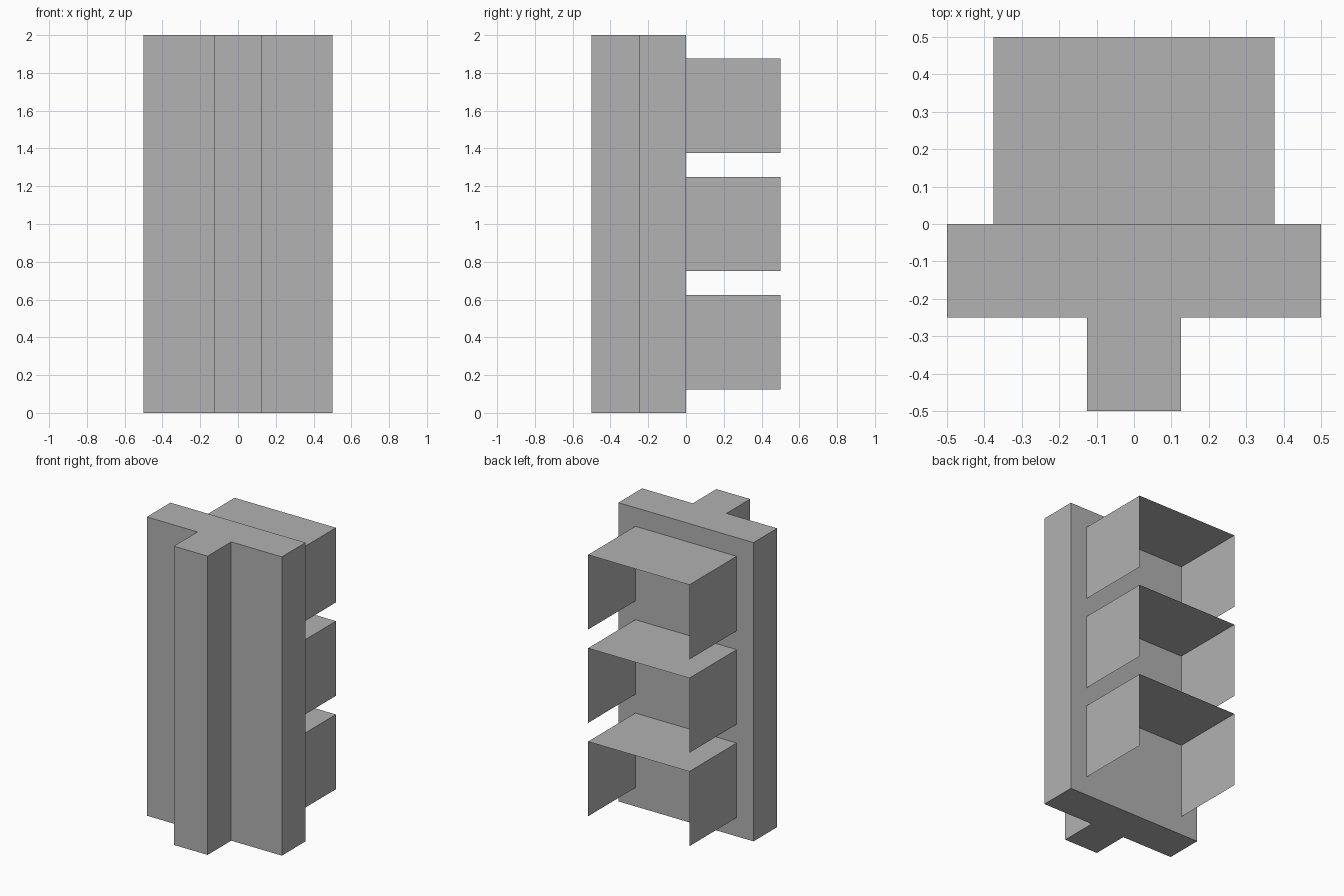
import bpy
import bmesh

# Remove the default cube only
cube = bpy.data.objects.get("Cube")
if cube:
    bpy.data.objects.remove(cube, do_unlink=True)

# Single flat grey
GREY = (0.445, 0.445, 0.445, 1.0)
grey = bpy.data.materials.new("plain grey")
grey.use_nodes = True
grey.diffuse_color = GREY
bsdf = next(n for n in grey.node_tree.nodes if n.type == "BSDF_PRINCIPLED")
bsdf.inputs["Base Color"].default_value = GREY


def finish(name, bm):
    mesh = bpy.data.meshes.new(name)
    bm.to_mesh(mesh)
    bm.free()
    mesh.materials.append(grey)
    obj = bpy.data.objects.new(name, mesh)
    bpy.context.scene.collection.objects.link(obj)
    return obj


def extrude(bm, geom, offset):
    kind = type(geom[0])
    if kind is bmesh.types.BMFace:
        result = bmesh.ops.extrude_face_region(bm, geom=geom)
    else:
        result = bmesh.ops.extrude_edge_only(bm, edges=geom)
    verts = [g for g in result["geom"] if isinstance(g, bmesh.types.BMVert)]
    bmesh.ops.translate(bm, verts=verts, vec=offset)


# T-shaped post: wide back panel with a narrow rib along the front
half = [(0.125, -0.5), (0.125, -0.25), (0.5, -0.25), (0.5, 0.0)]
outline = half + [(-x, y) for x, y in reversed(half)]
bm = bmesh.new()
base = bm.faces.new([bm.verts.new((x, y, 0)) for x, y in outline])
extrude(bm, [base], (0, 0, 2))
bmesh.ops.recalc_face_normals(bm, faces=bm.faces)
finish("t_post", bm)

# Thin hoods on the back: a top and two sides, open below and behind
WIDTH, SIZE = 0.375, 0.5
for i, level in enumerate(("lower", "middle", "upper")):
    low = 0.125 + i * 0.625
    path = [(-WIDTH, low), (-WIDTH, low + SIZE), (WIDTH, low + SIZE), (WIDTH, low)]
    bm = bmesh.new()
    verts = [bm.verts.new((x, 0, z)) for x, z in path]
    edges = [bm.edges.new(pair) for pair in zip(verts, verts[1:])]
    extrude(bm, edges, (0, SIZE, 0))
    # Face the sheets outwards
    bm.normal_update()
    for face in bm.faces:
        c = face.calc_center_median()
        c.y, c.z = 0, c.z - (low + SIZE / 4)
        if face.normal.dot(c) < 0:
            face.normal_flip()
    finish(level + "_hood", bm)
